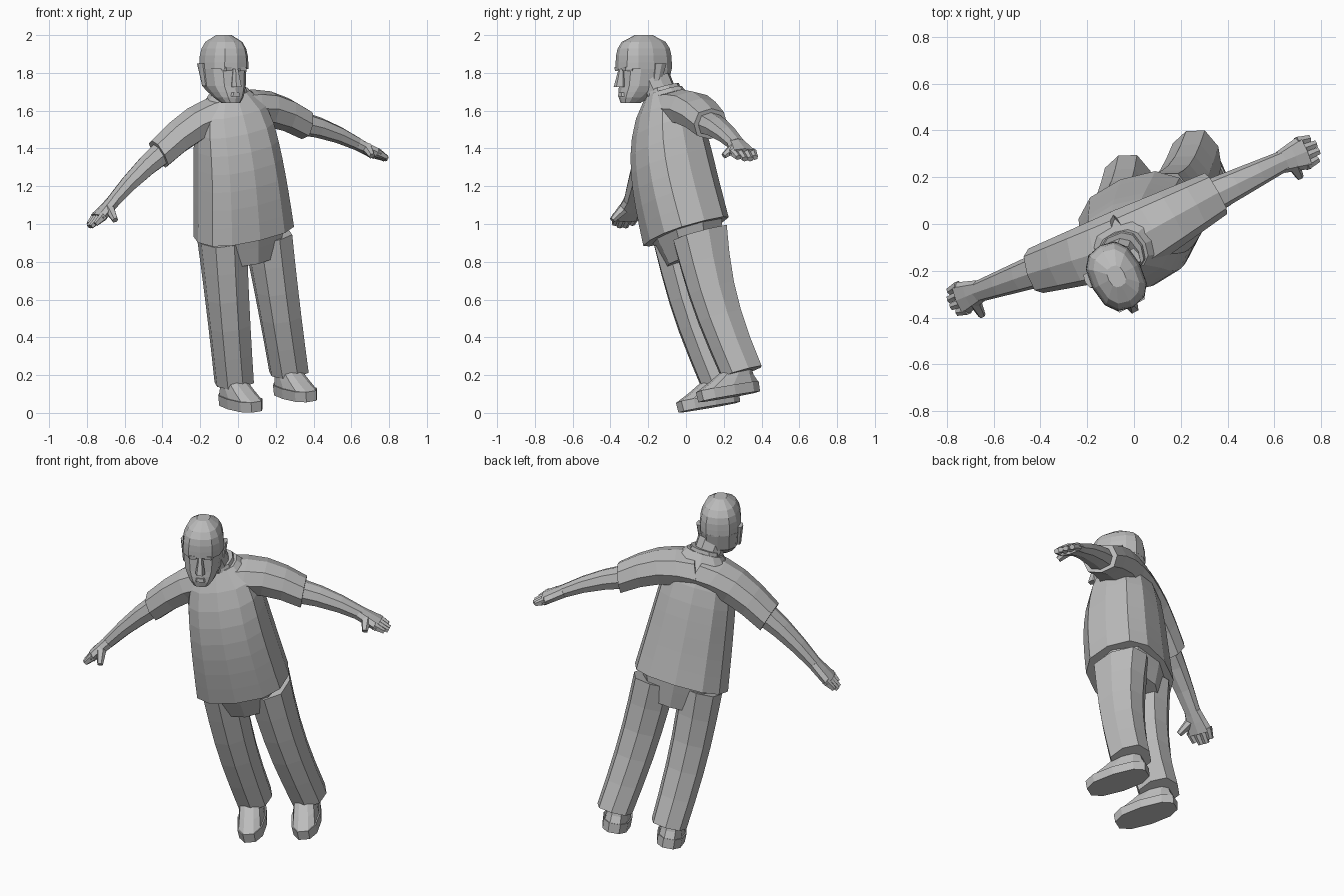
import bpy, bmesh, math
from mathutils import Vector

default_cube = bpy.data.objects.get("Cube")
if default_cube:
    bpy.data.objects.remove(default_cube, do_unlink=True)

grey = bpy.data.materials.new("plain_grey")
grey.use_nodes = True
grey.diffuse_color = (.5, .5, .5, 1)
grey.node_tree.nodes["Principled BSDF"].inputs["Base Color"].default_value = grey.diffuse_color

UP = Vector((0, 0, 1))
LEAN = Vector((-.12, -.3, 1)).normalized()
SOLE_AXIS = Vector((-.06, -.2, 1)).normalized()


def facing(degrees):
    angle = math.radians(degrees)
    return Vector((math.sin(angle), -math.cos(angle), 0))


BODY_FRONT = facing(22)
HEAD_FRONT = facing(28)
HEAD_SIDE = UP.cross(HEAD_FRONT)


def rounded(value, power=.8):
    return math.copysign(abs(value) ** power, value)


def tube(name, start, end, profile, steps=2, sides=8, axis=None, front=BODY_FRONT, bend=Vector()):
    """Skin rings from start to end; profile(t) gives half width and half depth."""
    start, end = Vector(start), Vector(end)
    axis = axis or (end - start).normalized()
    across = axis.cross(front).normalized()
    ahead = across.cross(axis)
    bm = bmesh.new()
    loops = []
    for step in range(steps + 1):
        t = step / steps
        centre = start.lerp(end, t) + bend * math.sin(math.pi * t)
        width, depth = profile(t)
        loop = []
        for k in range(sides):
            angle = math.tau * k / sides
            offset = across * width * rounded(math.cos(angle)) + ahead * depth * rounded(math.sin(angle))
            loop.append(bm.verts.new(centre + offset))
        loops.append(loop)
    for lower, upper in zip(loops, loops[1:]):
        for k in range(sides):
            bm.faces.new((lower[k - 1], lower[k], upper[k], upper[k - 1]))
    bm.faces.new(loops[0])
    bm.faces.new(loops[-1])
    bmesh.ops.recalc_face_normals(bm, faces=bm.faces)
    mesh = bpy.data.meshes.new(name)
    bm.to_mesh(mesh)
    bm.free()
    mesh.materials.append(grey)
    bpy.context.collection.objects.link(bpy.data.objects.new(name, mesh))


def taper(width, depth, end_width, end_depth):
    """A profile that changes evenly from one size to another."""
    return lambda t: (width + (end_width - width) * t, depth + (end_depth - depth) * t)


# Shirt body: full at the hem and belly, closing quickly over the shoulders
HEM = Vector((.03, 0, .96))
NECK_BASE = Vector((-.045, -.12, 1.7))


def shirt_profile(t):
    return .268 - .075 * t - .09 * t ** 12, .215 - .12 * t ** 4


tube("shirt", HEM, NECK_BASE, shirt_profile, steps=8, sides=12, axis=LEAN, bend=BODY_FRONT * .02)
tube("collar", NECK_BASE - UP * .03, NECK_BASE + LEAN * .02, taper(.1, .1, .085, .09),
     steps=1, sides=10, axis=LEAN)
tube("neck", NECK_BASE - UP * .05, NECK_BASE + Vector((-.02, -.055, .07)), taper(.08, .085, .085, .09),
     sides=10, axis=LEAN)

# Trousers: seat and two slightly bent legs
tube("trouser_seat", HEM + UP * .04, (.05, .04, .82), taper(.24, .19, .16, .145), axis=LEAN)
LEGS = {
    "right": ((-.085, -.025, .92), (-.02, .19, .16)),
    "left": ((.155, .075, .95), (.27, .295, .215)),
}


def leg_profile(t):
    return .12 - .02 * t, .16 - .09 * t + .045 * t * t


def shoe_profile(t):
    return .072 - .015 * t, .18 - .17 * t + .05 * t * t


# Legs, and shoes stepping back from the sole to the ankle
for side, (hip, ankle) in LEGS.items():
    tube(side + "_trouser_leg", hip, ankle, leg_profile, steps=5, axis=LEAN,
         bend=Vector((0, -.03, 0)))
    sole = Vector(ankle) + HEAD_FRONT * .075 - UP * .13
    welt = sole + SOLE_AXIS * .055
    tube(side + "_shoe_sole", sole, welt, taper(.078, .18, .08, .183), steps=1, sides=10,
         axis=SOLE_AXIS, front=HEAD_FRONT)
    tube(side + "_shoe_upper", welt, welt + SOLE_AXIS * .13 - HEAD_FRONT * .1, shoe_profile,
         steps=3, sides=10, axis=SOLE_AXIS, front=HEAD_FRONT)

# Arms: cuff, wrist, fingertip and thumb tip; both sleeves grow out of the chest
CHEST = Vector((-.03, -.08, 1.6))
ARMS = {
    "left": ((.35, .13, 1.53), (.64, .27, 1.42), (.79, .33, 1.34), (.71, .2, 1.36)),
    "right": ((-.42, -.2, 1.37), (-.67, -.29, 1.11), (-.79, -.34, .98), (-.65, -.39, 1.02)),
}
for side, landmarks in ARMS.items():
    cuff, wrist, tip, thumb_tip = map(Vector, landmarks)
    tube(side + "_sleeve", CHEST, cuff, taper(.105, .15, .082, .1), steps=4, bend=UP * .045)
    tube(side + "_forearm", cuff.lerp(CHEST, .08), wrist, taper(.065, .075, .034, .045),
         steps=3, bend=UP * .015)
    # Palm, then fingers fanned across its end, then the thumb
    knuckle = wrist.lerp(tip, .6)
    tube(side + "_palm", wrist.lerp(cuff, .05), knuckle, taper(.034, .048, .03, .075))
    for finger in range(4):
        offset = finger - 1.5
        reach = 1 - .1 * abs(offset)
        spread = BODY_FRONT * offset * .037
        tube(f"{side}_finger_{finger + 1}", wrist.lerp(tip, .5) + spread,
             wrist.lerp(tip, reach) + spread * .85, taper(.025, .021, .014, .017), sides=6)
    thumb_base = wrist.lerp(tip, .2) + BODY_FRONT * .03
    tube(side + "_thumb", thumb_base, thumb_tip, taper(.029, .029, .016, .016), sides=6)


# Head pieces are placed by height, distance ahead and distance sideways
def head_point(height, ahead=0, sideways=0):
    return Vector((-.08, -.215, height)) + HEAD_FRONT * ahead + HEAD_SIDE * sideways


def head_part(name, start, end, profile, steps=1, sides=6):
    tube(name, head_point(*start), head_point(*end), profile, steps, sides, UP, HEAD_FRONT)


def skull_profile(t):
    return .114 * math.sqrt(1 - .9 * t ** 3), .15 * math.sqrt(1 - .9 * t ** 4)


def jaw_profile(t):
    return .045 + .057 * t ** .7, .05 + .08 * t ** .8


head_part("skull", (1.82, .01), (2, .01), skull_profile, steps=5, sides=12)
head_part("face", (1.73, .012), (1.825, -.002), taper(.102, .13, .112, .138), sides=12)
head_part("jaw", (1.64, .09), (1.73, .012), jaw_profile, steps=3, sides=12)
head_part("nose", (1.725, .15), (1.825, .14), taper(.027, .036, .012, .018))
head_part("lips", (1.675, .125), (1.695, .125), taper(.036, .033, .03, .03))
for side, sign in (("right", -1), ("left", 1)):
    head_part(side + "_brow", (1.81, .12, .042 * sign), (1.83, .12, .042 * sign),
              taper(.03, .035, .034, .037))
    head_part(side + "_ear", (1.73, -.01, .1 * sign), (1.85, -.03, .112 * sign),
              taper(.015, .022, .018, .036), steps=2)
